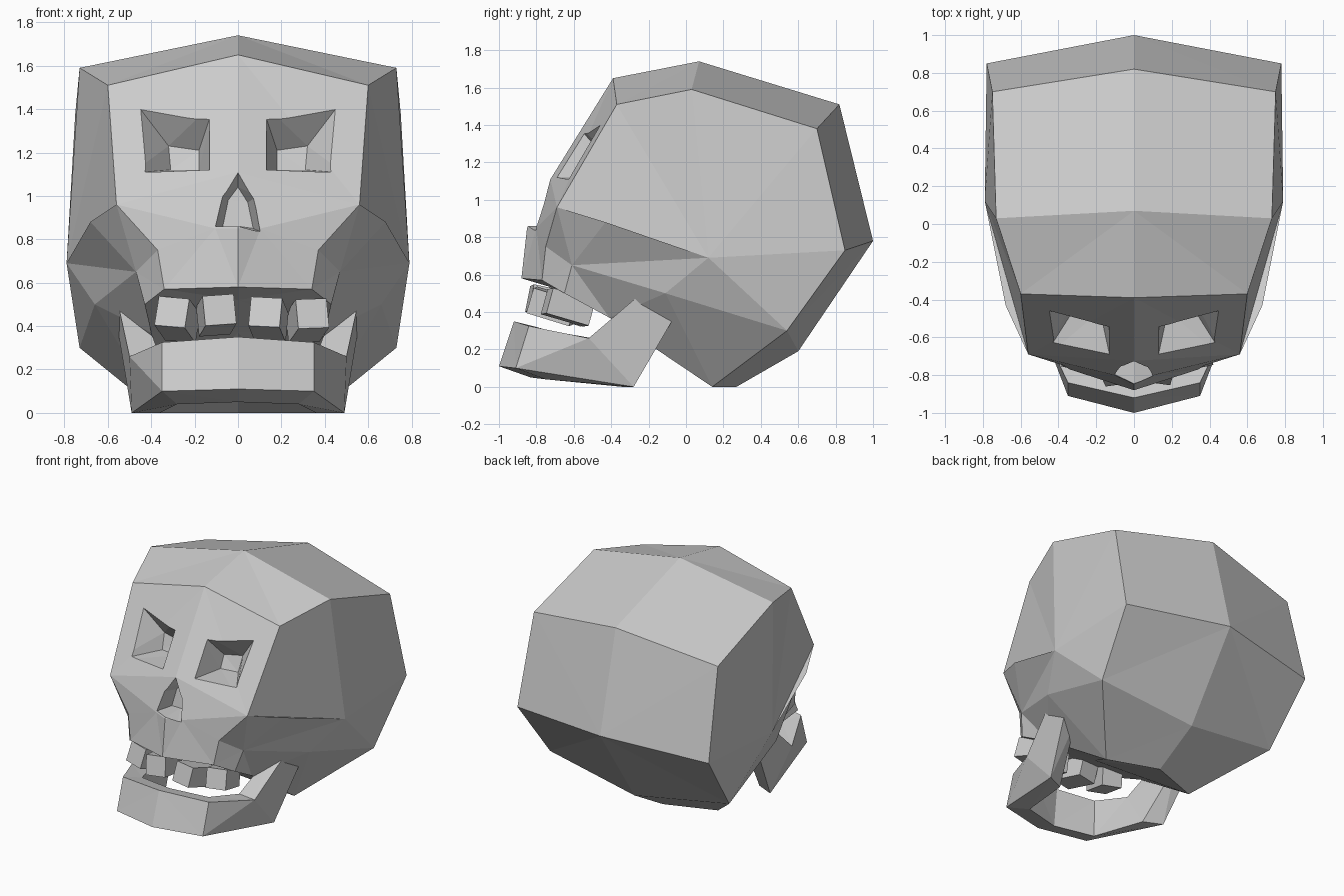
import bpy, bmesh
from math import radians
from mathutils import Vector, Euler

if "Cube" in bpy.data.objects:
    bpy.data.objects.remove(bpy.data.objects["Cube"])


def finish(bm, name):
    bmesh.ops.remove_doubles(bm, verts=bm.verts, dist=0.0005)
    bmesh.ops.triangulate(bm, faces=[f for f in bm.faces if len(f.verts) > 3])
    bmesh.ops.recalc_face_normals(bm, faces=bm.faces)
    me = bpy.data.meshes.new(name)
    bm.to_mesh(me)
    bm.free()
    ob = bpy.data.objects.new(name, me)
    bpy.context.collection.objects.link(ob)
    return ob


def mirrored(name, polys):
    """Mesh from polygons given for x >= 0, mirrored across x = 0."""
    bm = bmesh.new()
    for poly in polys:
        for s in (1, -1):
            bm.faces.new([bm.verts.new((p[0] * s, p[1], p[2])) for p in poly])
    return finish(bm, name)


def strip(a, b):
    return [(a[i], a[i + 1], b[i + 1], b[i]) for i in range(len(a) - 1)]


def tapered_cutter(rim, floor, name, s=1):
    """Tapered pocket running from in front of the rim back to the floor."""
    rim, floor = [Vector(p) for p in rim], [Vector(p) for p in floor]
    mouth = [r + (r - f) * 0.5 for r, f in zip(rim, floor)]
    n = len(rim)
    bm = bmesh.new()
    rows = [[bm.verts.new((p.x * s, p.y, p.z)) for p in row] for row in (mouth, floor)]
    for row in rows:
        bm.faces.new(row)
    for i in range(n):
        j = (i + 1) % n
        bm.faces.new((rows[0][i], rows[0][j], rows[1][j], rows[1][i]))
    return finish(bm, name)


# Cranium vault: centre line and side line, from brow over the top to the base
mid = [(0, -.39, 1.65), (0, .07, 1.74), (0, .82, 1.51), (0, 1, .78), (0, .6, .19), (0, .27, 0)]
side = [(.6, -.37, 1.51), (.73, .03, 1.59), (.75, .7, 1.38), (.78, .85, .73), (.73, .54, .3), (.36, .14, 0)]
polys = strip(mid, side)

# Temple: fan around the widest point
temple = (.79, .12, .69)
ear, cheek, zygoma, orbit = (.66, -.11, .5), (.47, -.61, .65), (.68, -.43, .88), (.56, -.69, .96)
loop = side[:5] + [ear, cheek, zygoma, orbit]
polys += [(temple, loop[i], loop[(i + 1) % len(loop)]) for i in range(len(loop))]

# Face and upper jaw
bridge, nostril, spine = (0, -.725, 1.11), (.105, -.8, .85), (0, -.85, .85)
lip_mid, lip, cheek_in = (0, -.88, .58), (.34, -.77, .57), (.37, -.75, .75)
molar, palate_end = (.43, -.65, .5), (.4, -.41, .37)
palate_mid, palate_back = (0, -.68, .52), (0, -.41, .37)
polys += [
    (mid[0], bridge, orbit), (mid[0], orbit, side[0]),
    (bridge, nostril, orbit), (nostril, cheek_in, orbit),
    (bridge, spine, nostril), (spine, lip_mid, nostril),
    (nostril, lip_mid, lip, cheek_in),
    (orbit, cheek_in, cheek, zygoma), (cheek_in, lip, molar, cheek),
    (cheek, molar, palate_end, ear), (ear, palate_end, side[5]), (ear, side[5], side[4]),
    (lip_mid, palate_mid, molar, lip), (palate_mid, palate_back, palate_end, molar),
    (palate_back, mid[5], side[5], palate_end),
]
cranium = mirrored("cranium", polys)

# Eye sockets and nose opening
eye_rim = [(.45, -.46, 1.4), (.13, -.55, 1.36), (.13, -.69, 1.12), (.43, -.63, 1.11)]
eye_floor = [(.32, -.4, 1.23), (.18, -.42, 1.21), (.18, -.46, 1.12), (.31, -.44, 1.12)]
nose_rim = [(0, -.73, 1.11), (-.075, -.77, 1.0), (-.11, -.82, .86), (.0, -.86, .86), (.105, -.82, .835), (.075, -.77, .99)]
nose_floor = [(0, -.64, 1.04), (-.045, -.65, .98), (-.07, -.67, .86), (0, -.67, .86), (.07, -.67, .85), (.045, -.65, .97)]
cutters = [tapered_cutter(eye_rim, eye_floor, "eye_cutter", s) for s in (1, -1)]
cutters.append(tapered_cutter(nose_rim, nose_floor, "nose_cutter"))
bpy.context.view_layer.objects.active = cranium
for c in cutters:
    m = cranium.modifiers.new("socket", 'BOOLEAN')
    m.operation, m.solver, m.object = 'DIFFERENCE', 'EXACT', c
    bpy.ops.object.modifier_apply(modifier=m.name)
    bpy.data.objects.remove(c)

# Lower jaw: four-sided section swept chin, corner, angle, hinge
sections = [
    [(0, -1, .11), (0, -.92, .35), (0, -.8, .32), (0, -.83, .05)],
    [(.35, -.91, .1), (.35, -.84, .325), (.27, -.73, .3), (.28, -.75, .04)],
    [(.49, -.28, 0), (.5, -.52, .26), (.36, -.5, .26), (.36, -.34, 0)],
    [(.55, -.07, .36), (.55, -.25, .49), (.44, -.25, .48), (.44, -.09, .35)],
]
jaw = []
for a, b in zip(sections, sections[1:]):
    jaw += strip(a + a[:1], b + b[:1])
jaw.append(sections[-1])
mirrored("lower_jaw", jaw)

# Upper teeth: crooked blocks (x, y, z, pitch, roll, yaw)
teeth = [(-.28, -.64, .43, -17, 5, -14), (-.1, -.72, .45, -12, -4, 8),
         (.14, -.71, .43, -17, 3, -8), (.32, -.63, .425, -16, -2, 12)]
for i, (x, y, z, rx, ry, rz) in enumerate(teeth):
    bpy.ops.mesh.primitive_cube_add(size=1, location=(x, y, z))
    t = bpy.context.object
    t.name = f"tooth_{i + 1}"
    t.scale = (.145, .24, .14)
    t.rotation_euler = Euler((radians(rx), radians(ry), radians(rz)))
